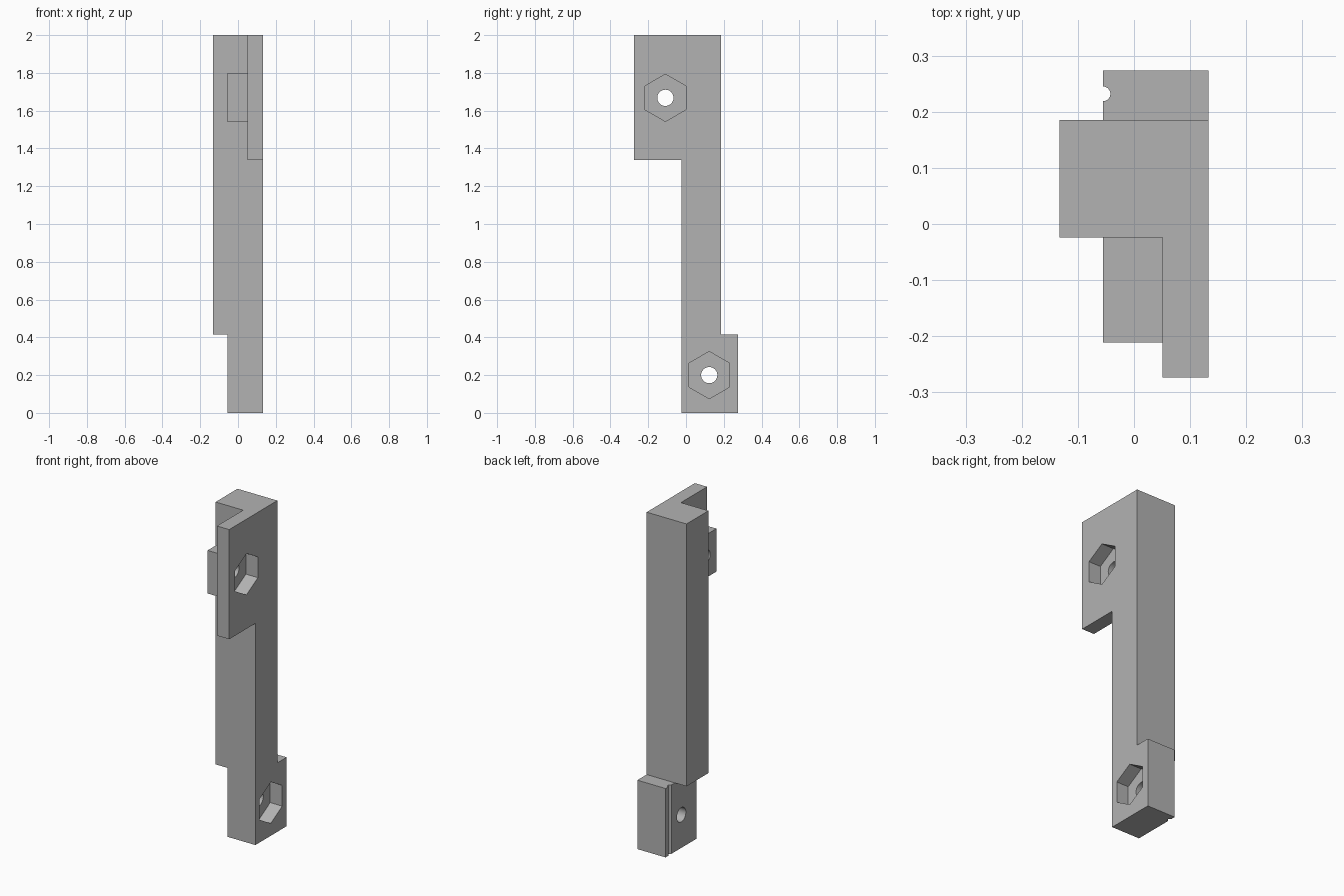
import bpy, bmesh, math
from mathutils import Matrix

if "Cube" in bpy.data.objects:
    bpy.data.objects.remove(bpy.data.objects["Cube"])

grey = bpy.data.materials.new("plain grey")
grey.use_nodes = True
COLOUR = (0.45, 0.45, 0.45, 1)
grey.diffuse_color = COLOUR
grey.node_tree.nodes["Principled BSDF"].inputs["Base Color"].default_value = COLOUR


def finish(bm, name):
    mesh = bpy.data.meshes.new(name)
    bm.to_mesh(mesh)
    bm.free()
    mesh.materials.append(grey)
    obj = bpy.data.objects.new(name, mesh)
    bpy.context.collection.objects.link(obj)
    return obj


def box(name, x, y, z):
    bm = bmesh.new()
    bmesh.ops.create_cube(bm, size=1)
    for v in bm.verts:
        v.co = [r[0] if c < 0 else r[1] for c, r in zip(v.co, (x, y, z))]
    return finish(bm, name)


def prism(name, sides, radius, length, centre, axis):
    """Prism along x (a corner points up) or along z."""
    bm = bmesh.new()
    turn = Matrix.Rotation(math.pi / 2, 4, 'Y') if axis == 'X' else Matrix()
    bmesh.ops.create_cone(bm, cap_ends=True, segments=sides, radius1=radius,
                          radius2=radius, depth=length,
                          matrix=Matrix.Translation(centre) @ turn)
    if axis == 'X':
        # Rotate so that a corner lies exactly on the vertical
        first = max(bm.verts, key=lambda v: v.co.z)
        angle = math.atan2(first.co.y - centre[1], first.co.z - centre[2])
        bmesh.ops.rotate(bm, verts=bm.verts, cent=centre,
                         matrix=Matrix.Rotation(angle, 3, 'X'))
    obj = finish(bm, name)
    obj.hide_render = True
    return obj


def combine(target, tool, operation):
    mod = target.modifiers.new(operation.lower(), 'BOOLEAN')
    mod.object = tool
    mod.operation = operation
    mod.solver = 'EXACT'
    bpy.context.view_layer.update()
    graph = bpy.context.evaluated_depsgraph_get()
    mesh = bpy.data.meshes.new_from_object(target.evaluated_get(graph))
    target.modifiers.clear()
    target.data = mesh
    bpy.data.objects.remove(tool)


# Main column with the foot, top flange and raised pad joined on
RIGHT, FLANGE, PAD, FRONT = 0.133, 0.051, -0.055, -0.024
bracket = box("bracket", (-RIGHT, RIGHT), (FRONT, 0.185), (0.416, 2))
foot = box("foot", (PAD, RIGHT), (FRONT, 0.274), (0, 0.416))
flange = box("flange", (FLANGE, RIGHT), (-0.274, FRONT), (1.338, 2))
pad = box("pad", (PAD, FLANGE), (-0.211, FRONT), (1.54, 1.8))
for part in (foot, flange, pad):
    combine(bracket, part, 'UNION')

# Hexagonal nut recesses and bolt holes
for y, z in ((-0.109, 1.668), (0.123, 0.2)):
    combine(bracket, prism("nut_cutter", 6, 0.125, 0.16, (RIGHT, y, z), 'X'), 'DIFFERENCE')
    combine(bracket, prism("bolt_cutter", 32, 0.043, 0.5, (0, y, z), 'X'), 'DIFFERENCE')

# Round vertical groove in the foot
combine(bracket, prism("groove_cutter", 24, 0.013, 1, (PAD, 0.232, 0.1), 'Z'), 'DIFFERENCE')

# Merge coplanar faces, then smooth only the round walls
bm = bmesh.new()
bm.from_mesh(bracket.data)
bmesh.ops.remove_doubles(bm, verts=bm.verts, dist=0.0001)
bmesh.ops.dissolve_limit(bm, angle_limit=0.01, verts=bm.verts, edges=bm.edges)
bm.to_mesh(bracket.data)
bm.free()
bracket.select_set(True)
bpy.context.view_layer.objects.active = bracket
bpy.ops.object.shade_smooth_by_angle(angle=math.radians(30))
